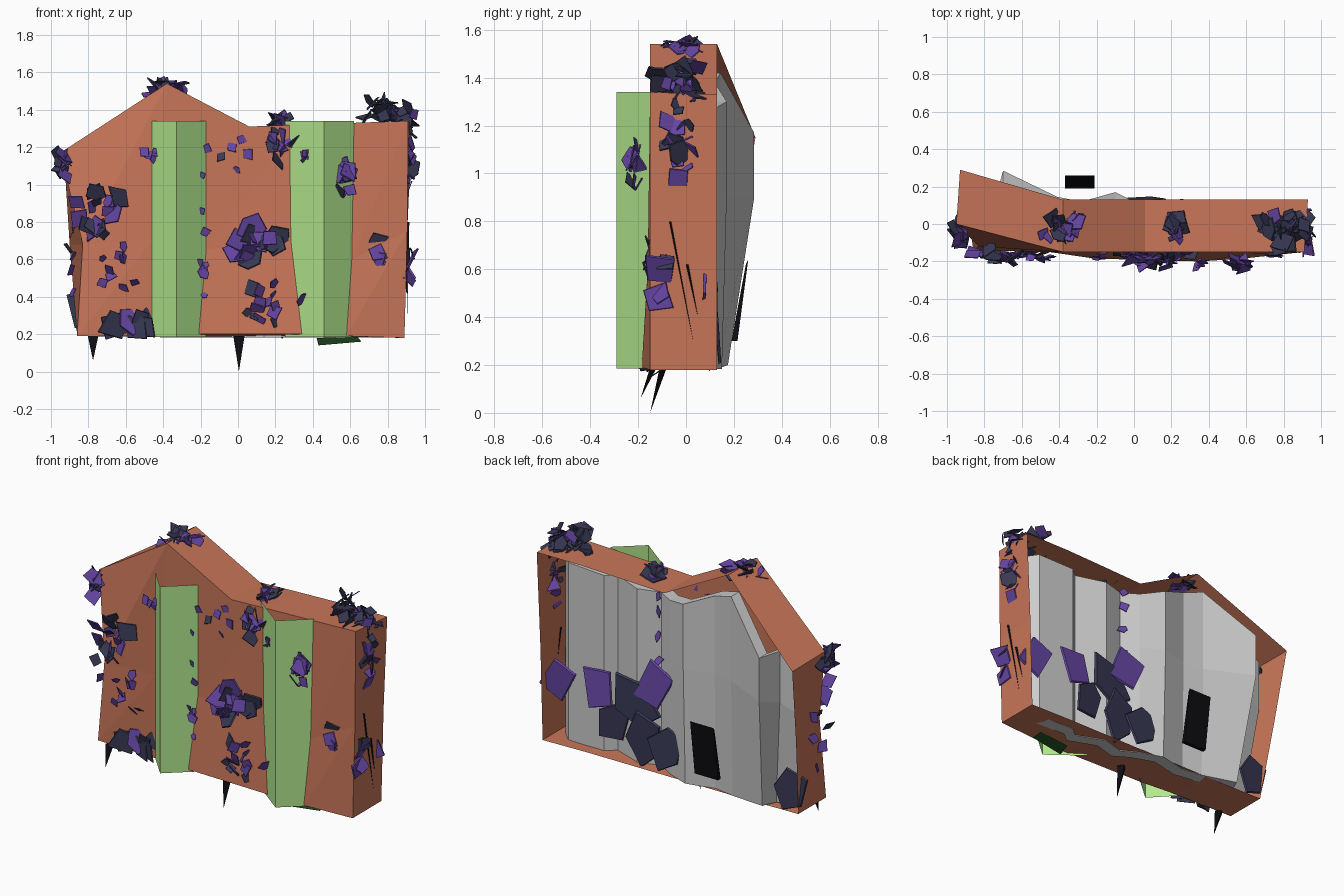
import bpy, math, random
from mathutils import Vector, Matrix

if "Cube" in bpy.data.objects:
    bpy.data.objects.remove(bpy.data.objects["Cube"])

random.seed(11)


def material(name, rgb):
    m = bpy.data.materials.new(name)
    m.diffuse_color = (*rgb, 1)
    m.use_nodes = True
    m.node_tree.nodes["Principled BSDF"].inputs["Base Color"].default_value = m.diffuse_color
    return m


clay = material("clay", (0.58, 0.18, 0.10))
green = material("green", (0.45, 0.80, 0.27))
purple = material("purple", (0.13, 0.06, 0.36))
slate = material("slate", (0.04, 0.04, 0.09))
black = material("black", (0.004, 0.004, 0.006))


def add_mesh(name, verts, faces, mats=(), slots=None):
    me = bpy.data.meshes.new(name)
    me.from_pydata([tuple(v) for v in verts], [], faces)
    for m in mats:
        me.materials.append(m)
    if slots:
        for p, s in zip(me.polygons, slots):
            p.material_index = s
    me.update()
    ob = bpy.data.objects.new(name, me)
    bpy.context.collection.objects.link(ob)
    return ob


# Wall shell: front columns of (bottom, middle, top), then a rim running back
cols = [
    [(-.86, -.14, .19), (-.83, -.12, .68), (-.95, .00, 1.17)],
    [(-.45, -.15, .19), (-.46, -.15, .70), (-.38, -.15, 1.54)],
    [(-.21, -.185, .20), (-.17, -.15, .65), (.06, -.15, 1.31)],
    [(.35, -.20, .20), (.28, -.155, .70), (.32, -.15, 1.32)],
    [(.58, -.185, .19), (.61, -.16, .60), (.62, -.15, 1.33)],
    [(.89, -.15, .18), (.905, -.15, .75), (.91, -.15, 1.34)],
]
verts = [v for c in cols for v in c]
faces = []
for i in range(len(cols) - 1):
    for j in range(2):
        a, b, c, d = i*3 + j, i*3 + 3 + j, i*3 + 4 + j, i*3 + 1 + j
        faces += [(a, b, c), (a, c, d)]
n = len(cols)
ring = [i*3 for i in range(n)] + [n*3 - 2] + [i*3 + 2 for i in reversed(range(n))] + [1]
back_pos = {0: (-.86, .13, .19), 1: (-.90, .21, .68), 2: (-.93, .29, 1.15),
            n*3 - 1: (.93, .13, 1.33)}
base = len(verts)
for k in ring:
    x, y, z = verts[k]
    verts.append(back_pos.get(k, (x, .13, min(z, .185) if z < .25 else z)))
for i in range(len(ring)):
    j = (i + 1) % len(ring)
    faces.append((ring[j], ring[i], base + i, base + j))
add_mesh("wall_shell", verts, faces, [clay])


# Two V-shaped pillars with open ends
def pillar(name, left, ridge, right):
    vs = [(x, y, z) for x, y in (left, ridge, right) for z in (.185, 1.34)]
    add_mesh(name, vs, [(0, 2, 3, 1), (2, 4, 5, 3)], [green])


pillar("left_pillar", (-.46, -.15), (-.33, -.29), (-.17, -.15))
pillar("right_pillar", (.25, -.13), (.46, -.29), (.62, -.15))

# Pleated backing slab: x, bottom y, upper y, shoulder z, top z
pleats = [
    (.84, -.02, -.02, .9, 1.27), (.77, .05, .05, .9, 1.28), (.52, .06, .06, .9, 1.27),
    (.46, .01, .01, .9, 1.27), (.28, .08, .08, .9, 1.26), (.14, .04, .04, .9, 1.26),
    (.04, .10, .10, .9, 1.26), (-.10, .15, .17, .9, 1.30), (-.28, .11, .12, .9, 1.38),
    (-.41, .13, .145, .9, 1.42), (-.70, .175, .285, .9, 1.17), (-.74, .09, .14, .85, 1.17),
    (-.86, .06, .12, .8, 1.12),
]
verts, faces = [], []
for x, yb, yt, zm, zt in pleats:
    xb, zb = (x, .183) if x > -.5 else (x*.92, .20)
    back = [(xb, yb, zb), (x, yt, zm), (x, yt, zt)]
    verts += back + [(p[0], p[1] - .08, p[2]) for p in reversed(back)]
for i in range(len(pleats) - 1):
    for j in range(6):
        k = (j + 1) % 6
        faces.append((i*6 + j, i*6 + k, i*6 + 6 + k, i*6 + 6 + j))
faces += [tuple(range(5, -1, -1)), tuple(range(len(verts) - 6, len(verts)))]
add_mesh("backing_slab", verts, faces)


# Crystal shards: irregular tapered plates facing roughly along a normal
class Shards:
    def __init__(self):
        self.v, self.f, self.s = [], [], []

    def add(self, pos, normal, size, tilt, slot, stretch=1.0):
        k = random.choice((4, 4, 5))
        rot = Vector(normal).to_track_quat('Z', 'Y').to_matrix()
        rot = rot @ Matrix.Rotation(random.uniform(-tilt, tilt), 3, 'X')
        rot = rot @ Matrix.Rotation(random.uniform(-tilt, tilt), 3, 'Y')
        rot = rot @ Matrix.Rotation(random.uniform(-.5, .5), 3, 'Z')
        b = len(self.v)
        radii = [random.uniform(.75, 1.25) for _ in range(k)]
        for h, taper in ((-.05, 1), (.05, .95)):
            for i in range(k):
                a = math.tau*(i + .5)/k
                p = Vector((math.cos(a)*radii[i]*taper,
                            math.sin(a)*radii[i]*taper*stretch, h))*size
                p = Vector(pos) + rot @ p
                p.x = max(-1, min(1, p.x))
                p.y = max(-.27, min(.27, p.y))
                p.z = max(.17, min(1.58, p.z))
                self.v.append(p)
        fs = [tuple(range(b + k - 1, b - 1, -1)), tuple(range(b + k, b + 2*k))]
        fs += [(b + i, b + (i + 1) % k, b + k + (i + 1) % k, b + k + i) for i in range(k)]
        self.f += fs
        self.s += [slot]*len(fs)

    def cluster(self, centre, spread, count, size, normal, dark=.3, tilt=.9):
        for _ in range(count):
            off = [max(-1, min(1, random.gauss(0, .55)))*s for s in spread]
            self.add(Vector(centre) + Vector(off), normal, size*random.uniform(.6, 1.2),
                     tilt, 1 if random.random() < dark else 0)

    def build(self, name):
        add_mesh(name, self.v, self.f, [purple, slate], self.s)


F, U, R, L = (0, -1, 0), (0, 0, 1), (1, 0, 0), (-1, 0, 0)

# Clusters on the front, top and sides
front = Shards()
for args in (
    ((-.77, -.17, .84), (.14, .04, .12), 15, .065, F, .4),
    ((-.67, -.17, .56), (.12, .02, .12), 9, .04, F),
    ((-.62, -.17, .26), (.14, .02, .03), 6, .08, F, .9, .4),
    ((-.50, -.17, .30), (.03, .02, .03), 2, .06, F, .5, .4),
    ((.08, -.19, .70), (.09, .04, .12), 14, .065, F),
    ((.22, -.18, .68), (.06, .02, .04), 3, .075, F, .7, .4),
    ((.12, -.19, .35), (.08, .03, .12), 13, .045, F),
    ((.22, -.16, 1.21), (.09, .03, .09), 12, .055, F, .5),
    ((.58, -.21, 1.05), (.06, .03, .09), 12, .05, F),
    ((.74, -.16, .60), (.05, .01, .10), 4, .05, F, .2, .4),
    ((-.05, -.155, 1.20), (.12, .01, .12), 6, .035, F, .1, .4),
    ((-.20, -.18, .60), (.04, .01, .45), 9, .03, F, .1, .4),
    ((-.43, -.18, 1.17), (.07, .02, .03), 4, .035, F, .1, .4),
    ((.36, -.22, 1.15), (.03, .02, .10), 4, .035, F, .1),
    ((.36, -.22, .37), (.02, .01, .02), 1, .035, F, 0),
):
    front.cluster(*args)
front.build("front_crystals")

edge = Shards()
for args in (
    ((.80, -.03, 1.38), (.11, .09, .07), 36, .06, U, .8, 1.2),
    ((-.35, -.02, 1.53), (.09, .07, .03), 18, .055, U, .7),
    ((-.47, -.02, 1.50), (.03, .05, .02), 2, .05, U, 0),
    ((.22, .00, 1.35), (.06, .07, .05), 10, .065, U, .4),
    ((-.94, -.03, 1.12), (.03, .07, .09), 18, .05, L, .4),
    ((.92, -.01, 1.18), (.03, .07, .20), 22, .05, R, .4),
    ((.915, -.11, .58), (.02, .03, .10), 5, .075, R, .3, .6),
    ((-.89, -.05, .75), (.02, .06, .40), 6, .04, L),
):
    edge.cluster(*args)
edge.build("edge_crystals")

# Large plates lying against the back
rear = Shards()
for x, y, z, s, slot in ((.52, .10, .58, .12, 0), (.42, .10, .42, .11, 1),
                         (.27, .11, .57, .15, 1), (.14, .11, .70, .12, 0),
                         (.20, .11, .36, .12, 1), (.82, .08, .56, .12, 0),
                         (.03, .13, .36, .12, 1), (-.80, .13, .32, .11, 1)):
    rear.add((x, y, z), (0, 1, 0), s, .15, slot, 1.3)
for z in (.85, 1.0, 1.15, 1.25):
    rear.add((.14, .07, z), (0, 1, 0), .035, .8, 0)
rear.build("back_crystals")

# Loose black plate behind the wall
add_mesh("loose_plate",
         [(x, y, z) for x in (-.37, -.21)
          for y, z in ((.19, .30), (.215, .30), (.26, .64), (.25, .62))],
         [(0, 1, 2, 3), (7, 6, 5, 4)] + [(i, i + 4, (i + 1) % 4 + 4, (i + 1) % 4) for i in range(4)],
         [black])


# Thin black spikes underneath and slivers on the right side
def spike(name, tip, base, w):
    x, y, z = base
    add_mesh(name, [tip, (x - w, y, z), (x + w, y, z), (x, y + w, z)],
             [(0, 2, 1), (0, 3, 2), (0, 1, 3), (1, 2, 3)], [black])


spike("left_spike", (-.775, -.19, .06), (-.775, -.15, .19), .028)
spike("middle_spike", (.005, -.15, 0), (.005, -.11, .19), .03)
spike("side_sliver", (.905, .03, .30), (.908, -.07, .80), .008)
spike("side_sliver_low", (.90, .05, .40), (.905, .00, .62), .01)

# Dark flake under the right pillar
add_mesh("bottom_flake", [(.43, -.16, .14), (.66, -.14, .16), (.64, -.09, .185), (.42, -.11, .18)],
         [(0, 1, 2, 3)], [material("dark_green", (.01, .05, .01))])
